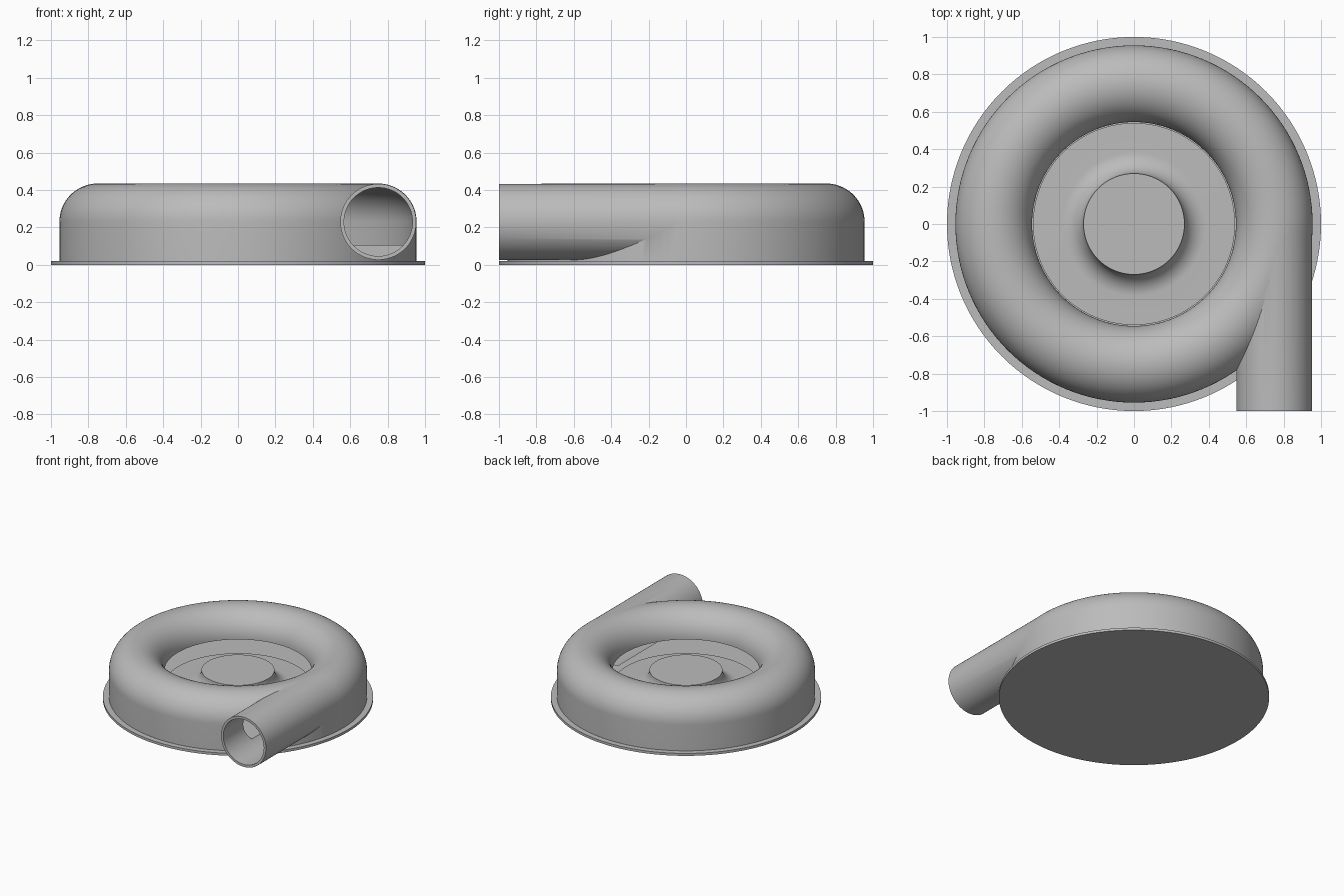
import bpy, bmesh
from math import sin, cos, pi, radians
from mathutils import Matrix, Vector

cube = bpy.data.objects.get("Cube")
if cube:
    bpy.data.objects.remove(cube, do_unlink=True)

grey = bpy.data.materials.new("casing_grey")
grey.use_nodes = True
colour = (0.5, 0.5, 0.5, 1)
grey.diffuse_color = colour
grey.node_tree.nodes["Principled BSDF"].inputs["Base Color"].default_value = colour

SEGMENTS = 128
RING, TUBE, WALL, MID = 0.75, 0.205, 0.02, 0.23   # scroll radii and centre height
FLOOR, PLATE, HUB = 0.105, 0.12, 0.27


def add_object(name, bm):
    bmesh.ops.recalc_face_normals(bm, faces=bm.faces)
    mesh = bpy.data.meshes.new(name)
    bm.to_mesh(mesh)
    bm.free()
    mesh.materials.append(grey)
    obj = bpy.data.objects.new(name, mesh)
    bpy.context.collection.objects.link(obj)
    return obj


def arc(r, z, radius, start, end, steps):
    angles = [radians(start + (end - start) * i / steps) for i in range(steps + 1)]
    return [(r + radius * cos(a), z + radius * sin(a)) for a in angles]


def lathe(name, profile, closed=False):
    bm = bmesh.new()
    verts = [bm.verts.new((r, 0, z)) for r, z in profile]
    edges = [bm.edges.new(pair) for pair in zip(verts, verts[1:])]
    if closed:
        edges.append(bm.edges.new((verts[-1], verts[0])))
    bmesh.ops.spin(bm, geom=verts + edges, cent=(0, 0, 0), axis=(0, 0, 1),
                   angle=2 * pi, steps=SEGMENTS, use_merge=True)
    bmesh.ops.remove_doubles(bm, verts=bm.verts, dist=1e-5)
    return add_object(name, bm)


def rod(name, radius, y0, y1):
    bm = bmesh.new()
    place = Matrix.Translation(Vector((RING, (y0 + y1) / 2, MID))) @ Matrix.Rotation(pi / 2, 4, 'X')
    bmesh.ops.create_cone(bm, cap_ends=True, segments=96, radius1=radius,
                          radius2=radius, depth=abs(y1 - y0), matrix=place)
    return add_object(name, bm)


def combine(target, tool, operation):
    bpy.context.view_layer.objects.active = target
    mod = target.modifiers.new(operation.lower(), 'BOOLEAN')
    mod.operation, mod.object, mod.solver = operation, tool, 'EXACT'
    bpy.ops.object.modifier_apply(modifier=mod.name)
    bpy.data.objects.remove(tool, do_unlink=True)


# Scroll casing with the flared hub in its eye
flare = PLATE + 0.115
outer = [(0, 0.01), (RING + TUBE, 0.01)]
outer += arc(RING, MID, TUBE, 0, 180, 36)
outer += [(RING - TUBE, PLATE)]
outer += arc(HUB + 0.115, flare, 0.115, 270, 180, 14)
outer += [(0, flare)]
casing = lathe("scroll_casing", outer)

# Outlet pipe leaving the scroll at a tangent
combine(casing, rod("outlet_pipe", TUBE - 0.002, -1, 0), 'UNION')

# Hollow the scroll and the pipe
inner = [(RING - TUBE - 0.005, FLOOR), (RING + TUBE - WALL, FLOOR)]
inner += arc(RING, MID, TUBE - WALL, 0, 180, 36)
inner += [(RING - TUBE - 0.005, MID)]
combine(casing, lathe("scroll_cavity", inner, closed=True), 'DIFFERENCE')
combine(casing, rod("pipe_bore", TUBE - WALL - 0.002, -1.05, 0), 'DIFFERENCE')

# Round base plate
base = lathe("base_plate", [(0, 0), (1, 0), (1, 0.02), (0, 0.02)])

for obj in (casing, base):
    bpy.ops.object.select_all(action='DESELECT')
    obj.select_set(True)
    bpy.context.view_layer.objects.active = obj
    bpy.ops.object.shade_smooth_by_angle(angle=radians(30))
